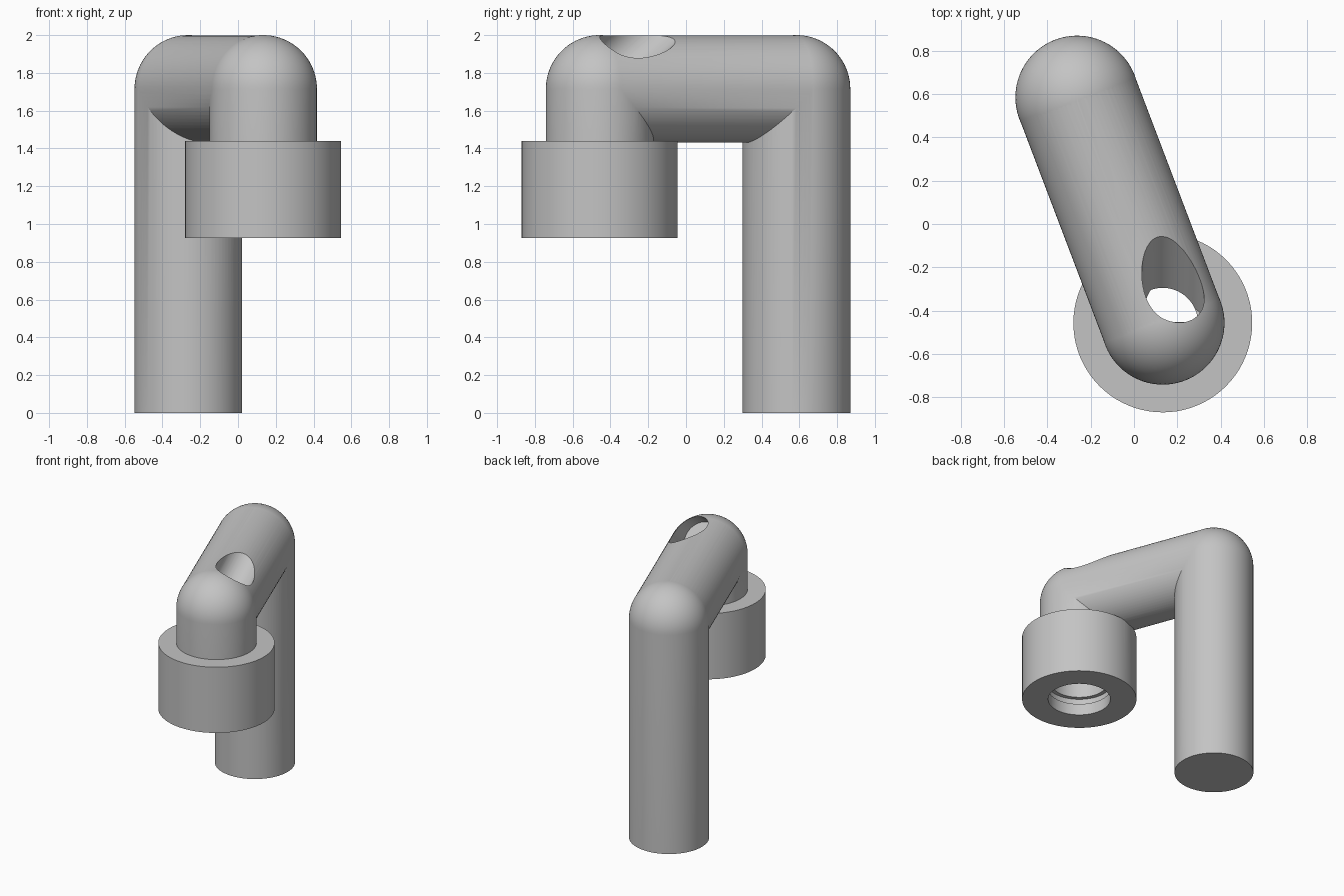
import bpy, bmesh, math
from mathutils import Vector

default = bpy.data.objects.get("Cube")
if default:
    bpy.data.objects.remove(default, do_unlink=True)

# Main dimensions
R = 0.285
TOP = 2.0 - R
POST = Vector((-0.263, 0.585, 0))
SPOUT = Vector((0.133, -0.457, 0))
UP = Vector((0, 0, 1))

gray = bpy.data.materials.new("plain gray")
gray.use_nodes = True
gray.diffuse_color = (0.55, 0.55, 0.55, 1)
gray.node_tree.nodes["Principled BSDF"].inputs["Base Color"].default_value = gray.diffuse_color


def lathe(name, profile, location, axis=UP, steps=80):
    """Revolve (radius, height) points that start and end on the axis."""
    bm = bmesh.new()
    verts = [bm.verts.new((r, 0, z)) for r, z in profile]
    edges = [bm.edges.new(pair) for pair in zip(verts, verts[1:])]
    bmesh.ops.spin(bm, geom=verts + edges, cent=(0, 0, 0), axis=UP,
                   angle=math.tau, steps=steps)
    bmesh.ops.remove_doubles(bm, verts=bm.verts[:], dist=1e-5)
    bmesh.ops.recalc_face_normals(bm, faces=bm.faces[:])
    mesh = bpy.data.meshes.new(name)
    bm.to_mesh(mesh)
    bm.free()
    mesh.materials.append(gray)
    ob = bpy.data.objects.new(name, mesh)
    bpy.context.collection.objects.link(ob)
    ob.location = location
    ob.rotation_mode = 'QUATERNION'
    ob.rotation_quaternion = UP.rotation_difference(axis.normalized())
    return ob


def rod(name, radius, start, end):
    length = (end - start).length
    return lathe(name, [(0, 0), (radius, 0), (radius, length), (0, length)],
                 start, end - start)


def dome(count=20):
    """Quarter circle closing a pipe at its top."""
    angles = [i * math.pi / 2 / count for i in range(count)]
    return [(R * math.cos(a), TOP + R * math.sin(a)) for a in angles] + [(0, TOP + R)]


def combine(target, other, operation):
    bpy.context.view_layer.update()
    mod = target.modifiers.new(operation.lower(), 'BOOLEAN')
    mod.operation = operation
    mod.solver = 'EXACT'
    mod.object = other
    bpy.context.view_layer.objects.active = target
    bpy.ops.object.modifier_apply(modifier=mod.name)
    bpy.data.objects.remove(other, do_unlink=True)


# Round-topped post
body = lathe("bent_pipe", [(0, 0), (R, 0)] + dome(), POST)

# Horizontal arm, a hair slimmer so the domes blend cleanly
lift = UP * TOP
combine(body, rod("arm", R - 0.0007, POST + lift, SPOUT + lift), 'UNION')

# Downward spout with its thick collar
collar = [(0, 0.925), (0.413, 0.925), (0.413, 1.44), (R, 1.44)]
combine(body, lathe("spout", collar + dome(), SPOUT), 'UNION')

# Stepped bore with a shallow groove, open at the bottom
bore = [(0, 0.8), (0.225, 0.8), (0.225, 1.015), (0.235, 1.015), (0.235, 1.06),
        (0.205, 1.06), (0.205, 1.4), (0.162, 1.4), (0.162, 1.8), (0, 1.8)]
combine(body, lathe("bore", bore, SPOUT), 'DIFFERENCE')

# Slanted hole from the top of the elbow into the bore
inner = Vector((0.18, SPOUT.y, 1.804))
slant = Vector((0, math.cos(math.radians(40)), math.sin(math.radians(40))))
combine(body, rod("slanted_hole", 0.144, inner, inner + slant), 'DIFFERENCE')

# Smooth pipes with crisp rims
bpy.ops.object.select_all(action='DESELECT')
body.select_set(True)
bpy.context.view_layer.objects.active = body
bpy.ops.object.shade_smooth_by_angle(angle=math.radians(30))
